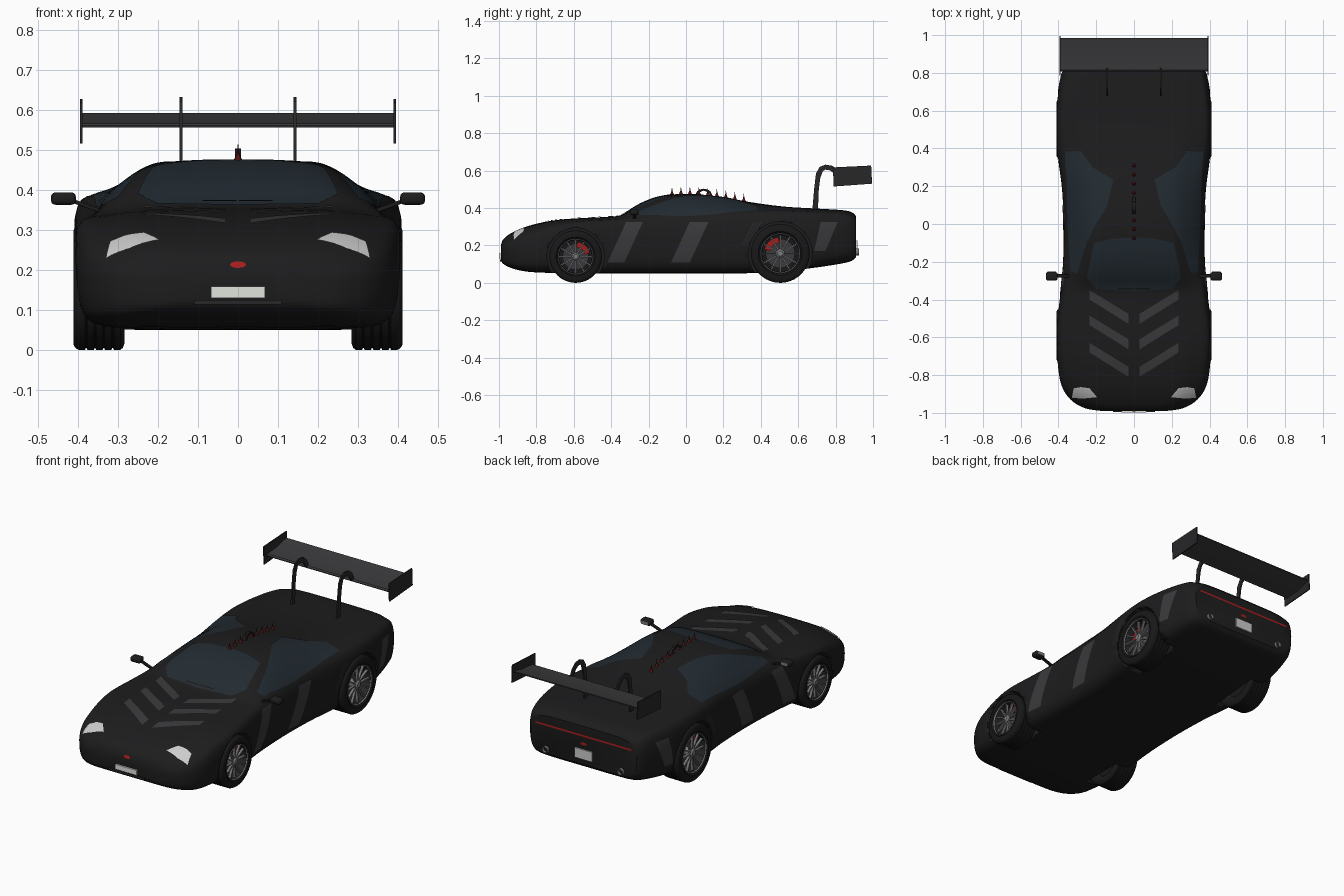
import bpy, bmesh, math
from mathutils import Vector, Matrix
from mathutils.bvhtree import BVHTree

if "Cube" in bpy.data.objects:
    bpy.data.objects.remove(bpy.data.objects["Cube"])


def material(name, r, g, b):
    m = bpy.data.materials.new(name)
    m.diffuse_color = (r, g, b, 1)
    m.use_nodes = True
    m.node_tree.nodes["Principled BSDF"].inputs["Base Color"].default_value = m.diffuse_color
    return m


BLACK = material("black_paint", .012, .012, .013)
RUBBER = material("rubber", .009, .009, .009)
STRIPE = material("stripe_grey", .042, .042, .045)
GLASS = material("dark_glass", .016, .024, .031)
DARK = material("dark_trim", .02, .02, .022)
METAL = material("metal", .2, .2, .21)
LIGHT = material("lamp", .55, .55, .55)
RED = material("red", .4, .012, .012)
SPIKE = material("spike_red", .09, .006, .006)
PLATE = material("plate", .75, .77, .72)


def finish(bm, name, mat, mirror=False, angle=35, recalc=True):
    if recalc:
        bmesh.ops.recalc_face_normals(bm, faces=bm.faces)
    me = bpy.data.meshes.new(name)
    bm.to_mesh(me)
    bm.free()
    me.materials.append(mat)
    ob = bpy.data.objects.new(name, me)
    bpy.context.collection.objects.link(ob)
    bpy.ops.object.select_all(action='DESELECT')
    ob.select_set(True)
    bpy.context.view_layer.objects.active = ob
    bpy.ops.object.shade_smooth_by_angle(angle=math.radians(angle))
    if mirror:
        ob.modifiers.new("mirror", 'MIRROR')
    return ob


def catmull(pts, k, closed=False):
    n, out = len(pts), []
    for i in range(n if closed else n - 1):
        q = [pts[(i + j) % n] if closed else pts[min(max(i + j, 0), n - 1)] for j in (-1, 0, 1, 2)]
        for s in range(k):
            t = s / k
            out.append([.5 * (2 * b + (c - a) * t + (2 * a - 5 * b + 4 * c - d) * t * t
                              + (3 * b - a - 3 * c + d) * t ** 3) for a, b, c, d in zip(*q)])
    return out if closed else out + [list(pts[-1])]


def lathe(name, prof, c, mat, axis='X', seg=48, mirror=True):
    # closed profile of (along axis, radius) spun round an axis through c
    bm = bmesh.new()
    rings = []
    for a, r in prof:
        ring = []
        for j in range(seg):
            t = 2 * math.pi * j / seg
            u, v = r * math.cos(t), r * math.sin(t)
            ring.append(bm.verts.new(Vector(c) + Vector((a, u, v) if axis == 'X' else (u, a, v))))
        rings.append(ring)
    for i, p in enumerate(rings):
        q = rings[(i + 1) % len(rings)]
        for j in range(seg):
            bm.faces.new((p[j], p[(j + 1) % seg], q[(j + 1) % seg], q[j]))
    bmesh.ops.remove_doubles(bm, verts=bm.verts, dist=1e-5)
    return finish(bm, name, mat, mirror)


def add_box(bm, c, size, rot=Matrix()):
    bmesh.ops.create_cube(bm, size=1, matrix=Matrix.Translation(c) @ rot @ Matrix.Diagonal((*size, 1)))


def box(name, c, size, mat, mirror=False, bevel=0, rot=Matrix()):
    bm = bmesh.new()
    add_box(bm, c, size, rot)
    if bevel:
        bmesh.ops.bevel(bm, geom=bm.edges[:], offset=bevel, segments=3, affect='EDGES', profile=.5)
    return finish(bm, name, mat, mirror)


def prism(name, poly, x0, x1, mat, mirror=False):
    # side-view outline (y, z) extruded across x
    bm = bmesh.new()
    f = bm.faces.new([bm.verts.new((x0, y, z)) for y, z in poly])
    g = bmesh.ops.extrude_face_region(bm, geom=[f])['geom']
    bmesh.ops.translate(bm, vec=(x1 - x0, 0, 0), verts=[v for v in g if isinstance(v, bmesh.types.BMVert)])
    return finish(bm, name, mat, mirror)


# body stations: y, half width, floor z, shoulder z, centre top z, roof half width
STATIONS = [
    (-.99, .17, .12, .175, .20, .12), (-.975, .26, .10, .195, .235, .18), (-.93, .335, .078, .22, .268, .23),
    (-.85, .385, .06, .255, .302, .27), (-.72, .405, .053, .297, .332, .29), (-.58, .412, .05, .32, .345, .29),
    (-.42, .395, .05, .33, .353, .28), (-.34, .385, .05, .335, .365, .27), (-.25, .378, .05, .34, .42, .25),
    (-.14, .373, .05, .345, .461, .24), (0, .372, .05, .35, .476, .24), (.18, .38, .05, .36, .461, .24),
    (.34, .40, .052, .37, .432, .26), (.52, .412, .062, .375, .408, .29), (.70, .40, .083, .37, .397, .30),
    (.84, .37, .105, .36, .388, .29), (.89, .35, .12, .345, .375, .27), (.91, .33, .14, .33, .355, .25)]


def section(y, w, zb, zs, zt, rw):
    h, t = zs - zb, zt - zs
    half = [(rw * .5, zt - .02 * t), (rw * .9, zt - .12 * t), ((rw + w * .93) / 2, zs + .5 * t), (w * .95, zs),
            (w * .995, zb + .8 * h), (w, zb + .55 * h), (w * .985, zb + .3 * h), (w * .94, zb + .12 * h),
            (w * .82, zb + .02 * h), (w * .5, zb)]
    ring = [(0, zt)] + half + [(0, zb)] + [(-x, z) for x, z in reversed(half)]
    return [(x, y, z) for x, z in catmull(ring, 3, True)]


bm = bmesh.new()
rings = [[bm.verts.new(p) for p in section(*s)] for s in catmull(STATIONS, 4)]
for p, q in zip(rings, rings[1:]):
    for j in range(len(p)):
        k = (j + 1) % len(p)
        bm.faces.new((p[j], p[k], q[k], q[j]))
bm.faces.new(rings[0])
bm.faces.new(rings[-1])
bmesh.ops.recalc_face_normals(bm, faces=bm.faces)
SKIN = BVHTree.FromBMesh(bm)
body = finish(bm, "body", BLACK)

# wheel arches
WHEELS = (("front", -.59, .14, 1), ("rear", .504, .157, -1))
for n, y, r, _ in WHEELS:
    for s in (1, -1):
        R = r + .013
        cut = lathe("arch_cutter", [(.265 * s, 0), (.265 * s, R), (.6 * s, R), (.6 * s, 0)], (0, y, r), RUBBER, mirror=False)
        cut.hide_render = True
        mod = body.modifiers.new("arch", 'BOOLEAN')
        mod.operation, mod.object, mod.solver = 'DIFFERENCE', cut, 'EXACT'
        bpy.context.view_layer.objects.active = body
        bpy.ops.object.modifier_apply(modifier=mod.name)
        bpy.data.objects.remove(cut)

VIEWS = {'top': (lambda u, v: (u, v, 2), (0, 0, -1)), 'side': (lambda u, v: (2, u, v), (-1, 0, 0)),
         'front': (lambda u, v: (u, -2, v), (0, 1, 0)), 'back': (lambda u, v: (u, 2, v), (0, -1, 0))}


def decal(name, a, b, view, mat, mirror=False, lift=.003):
    # patch between two outlines, projected on the body skin
    start, d = VIEWS[view]
    k, nv = max(2, 18 // (len(a) - 1)), 12
    bm, rows = bmesh.new(), []

    def at(line, i):
        j = min(i // k, len(line) - 2)
        return Vector(line[j]).lerp(Vector(line[j + 1]), i / k - j)
    for i in range((len(a) - 1) * k + 1):
        row = []
        for j in range(nv + 1):
            p = at(a, i).lerp(at(b, i), j / nv)
            hit, nrm, _, _ = SKIN.ray_cast(Vector(start(*p)), Vector(d))
            row.append(bm.verts.new(hit + nrm * lift) if hit else None)
        rows.append(row)
    for p, q in zip(rows, rows[1:]):
        for j in range(nv):
            vs = (p[j], q[j], q[j + 1], p[j + 1])
            if all(vs):
                f = bm.faces.new(vs)
                f.normal_update()
                if f.normal.dot(Vector(d)) > 0:
                    f.normal_flip()
    return finish(bm, name, mat, mirror, recalc=False)


# glass
decal("windshield", [(-.25, -.285), (-.2, -.343), (0, -.357), (.2, -.343), (.25, -.285)],
      [(-.21, -.1), (-.11, -.077), (0, -.07), (.11, -.077), (.21, -.1)], 'top', GLASS)
decal("side_window", [(.335, -.25), (.345, -.1), (.35, 0), (.352, .1), (.355, .235), (.36, .3), (.365, .385)],
      [(.30, -.26), (.25, -.1), (.2, 0), (.14, .1), (.11, .235), (.22, .3), (.28, .385)], 'top', GLASS, True)
for i, x in enumerate((-.087, .003)):
    decal(f"wiper_{i}", [(x, -.335), (x + .083, -.335)], [(x, -.343), (x + .083, -.343)], 'top', RUBBER, lift=.008)

# hood and side stripes
for i, y in enumerate((-.35, -.485, -.63)):
    decal(f"hood_stripe_{i}", [(.235, y), (.03, y - .125)], [(.235, y - .05), (.03, y - .178)], 'top', STRIPE, True)
for i, (t0, t1, b0, b1, zb) in enumerate(((-.32, -.23, -.42, -.33, .11), (.02, .12, -.08, .02, .11), (.72, .81, .685, .745, .17))):
    decal(f"side_stripe_{i}", [(t0, .325), (b0, zb)], [(t1, .325), (b1, zb)], 'side', STRIPE, True)
for i in range(3):
    o = i * .018
    decal(f"side_vent_slat_{i}", [(.36 + o, .325), (.296 + o * .7, .2)], [(.37 + o, .325), (.303 + o * .7, .2)], 'side', DARK, True)

# lamps, badges, plates
decal("headlight", [(.235, -.868), (.28, -.862), (.318, -.868)], [(.195, -.915), (.27, -.922), (.328, -.918)], 'top', LIGHT, True, .004)
decal("tail_light", [(-.3, .307), (.3, .307)], [(-.3, .297), (.3, .297)], 'back', RED)
for n, view, z in (("front_badge", 'front', .212), ("rear_badge", 'back', .257)):
    arc = [(.02 * math.cos(math.pi * i / 8), .008 * math.sin(math.pi * i / 8)) for i in range(9)]
    decal(n, [(x, z + h) for x, h in arc], [(x, z - h) for x, h in arc], view, RED)
box("front_plate", (0, -.993, .144), (.134, .012, .028), PLATE)
box("front_intake_bar", (0, -.975, .119), (.22, .04, .012), DARK)
box("rear_plate", (0, .912, .198), (.11, .01, .055), LIGHT)
lathe("exhaust", [(-.05, .018), (.02, .018), (.02, .014), (-.05, .014)], (.235, .905, .165), METAL, 'Y', 24)

# door mirrors
box("mirror_stem", (.385, -.275, .362), (.09, .018, .01), BLACK, True, .003, Matrix.Rotation(-.35, 4, 'Y'))
box("mirror_head", (.436, -.277, .378), (.062, .045, .031), BLACK, True, .011)
box("mirror_glass", (.436, -.2535, .378), (.044, .003, .018), METAL, True)

# roof arch and spikes
prism("roof_arch", [(.045, .46), (.06, .49), (.075, .499), (.095, .503), (.115, .499), (.13, .49), (.148, .455), (.135, .455),
                    (.122, .482), (.095, .493), (.068, .482), (.058, .46)], -.008, .008, BLACK)
bm = bmesh.new()
for i in range(9):
    y = -.075 + .048 * i
    z = SKIN.ray_cast(Vector((0, y, 2)), Vector((0, 0, -1)))[0].z
    for r, h in ((.011, .018), (.006, .044)):
        bmesh.ops.create_cone(bm, cap_ends=True, segments=10, radius1=r, radius2=0 if h > .03 else .004, depth=h,
                              matrix=Matrix.Translation((0, y, z + h / 2 - .002)))
finish(bm, "roof_spikes", SPIKE)

# rear wing
prism("wing_blade", [(.81, .555), (.808, .56), (.815, .566), (.9, .572), (.985, .592), (.985, .586), (.9, .562)], -.388, .388, STRIPE)
prism("wing_end_plate", [(.785, .617), (.99, .627), (.995, .53), (.79, .515)], .388, .394, DARK, True)
prism("wing_strut", [(.675, .38), (.685, .5), (.695, .585), (.715, .62), (.745, .632), (.785, .625), (.812, .6), (.83, .56),
                     (.808, .56), (.785, .59), (.766, .603), (.745, .605), (.73, .595), (.718, .56), (.71, .5), (.705, .38)],
      .138, .146, DARK, True)

# wheels
for n, y, r, side in WHEELS:
    c = (0, y, r)
    tread = []
    for i in range(5):
        x = .398 - i * .022
        tread += [(x, r), (x - .016, r), (x - .018, r - .005), (x - .02, r - .005)]
    lathe(n + "_tyre", [(.402, r * .68), (.411, r * .75), (.411, r * .9), (.406, r * .965)] + tread[:-2]
          + [(.288, r * .965), (.283, r * .88), (.284, r * .75), (.29, r * .68)], c, RUBBER, seg=64)
    lathe(n + "_rim", [(.404, r * .69), (.408, r * .675), (.404, r * .64), (.39, r * .62), (.3, r * .62), (.29, r * .69)], c, DARK, seg=64)
    lathe(n + "_rim_lip", [(.408, r * .68), (.41, r * .665), (.405, r * .645), (.403, r * .66)], c, METAL, seg=64)
    lathe(n + "_wheel_back", [(.3, 0), (.3, r * .63), (.315, r * .63), (.315, 0)], c, RUBBER)
    lathe(n + "_brake_disc", [(.335, 0), (.335, r * .5), (.345, r * .5), (.345, 0)], c, STRIPE)
    lathe(n + "_hub", [(.35, 0), (.35, r * .15), (.395, r * .15), (.403, r * .09), (.403, 0)], c, METAL, seg=24)
    bm = bmesh.new()
    for i in range(12):
        rot = Matrix.Rotation(2 * math.pi * i / 12, 4, 'X')
        add_box(bm, Vector(c) + rot @ Vector((.39, 0, r * .38)), (.014, .0075, r * .54), rot @ Matrix.Rotation(.06, 4, 'Y'))
    finish(bm, n + "_spokes", METAL, True)
    bm = bmesh.new()
    for i in range(5):
        rot = Matrix.Rotation(-side * math.radians(15 + 13 * i), 4, 'X')
        add_box(bm, Vector(c) + rot @ Vector((.352, 0, r * .46)), (.035, r * .14, r * .2), rot)
    finish(bm, n + "_brake_caliper", RED, True)
